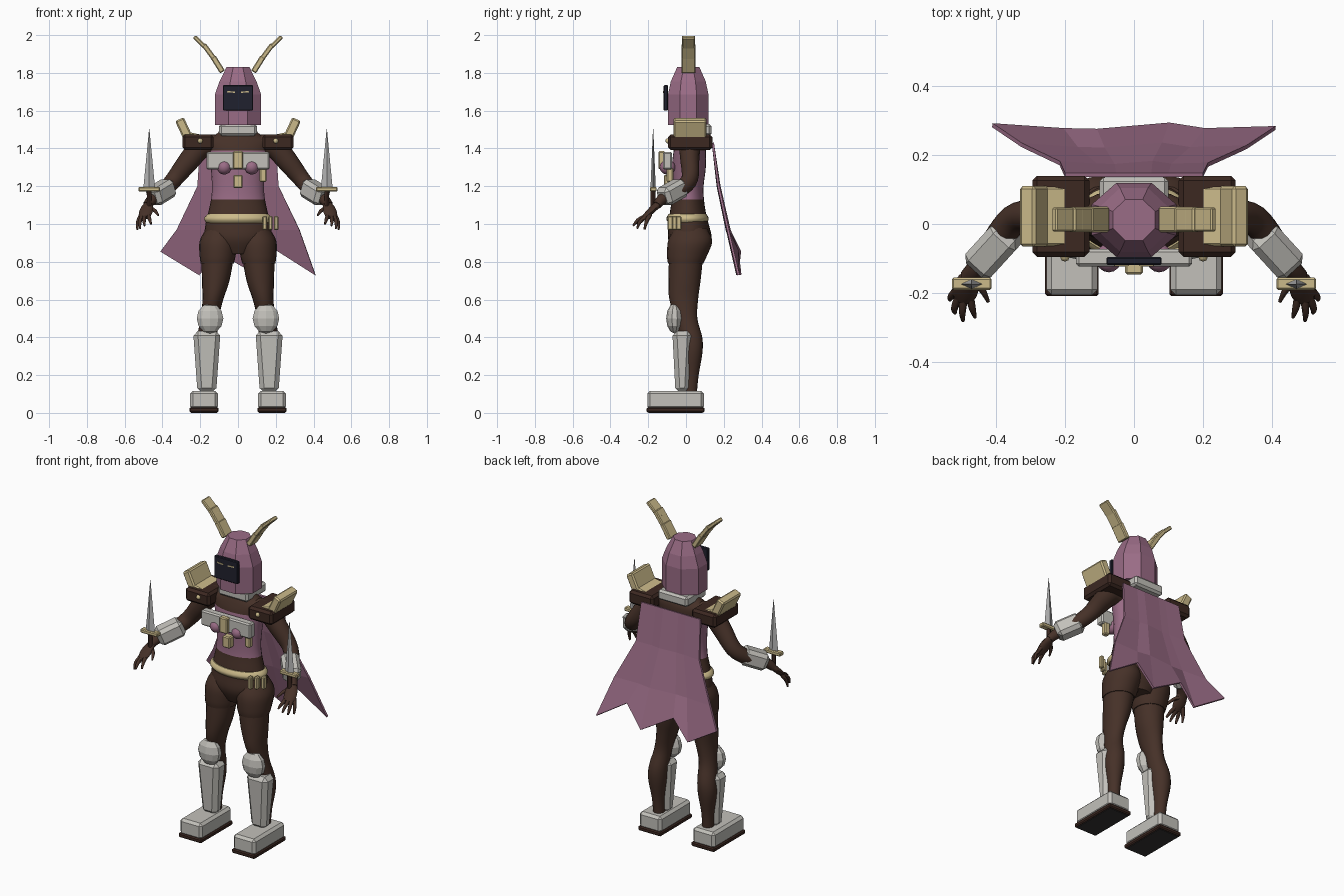
import bpy, bmesh, math
from mathutils import Vector, Matrix

cube = bpy.data.objects.get("Cube")
if cube:
    bpy.data.objects.remove(cube)


def material(name, r, g, b):
    lin = [(c / 255 / 12.92 if c < 11 else ((c / 255 + 0.055) / 1.055) ** 2.4) for c in (r, g, b)]
    m = bpy.data.materials.new(name)
    m.use_nodes = True
    m.diffuse_color = (*lin, 1)
    m.node_tree.nodes["Principled BSDF"].inputs["Base Color"].default_value = (*lin, 1)
    return m


PINK = material("dusty pink cloth", 154, 108, 134)
GOLD = material("pale gold", 203, 186, 138)
GREY = material("light grey armour", 194, 192, 186)
STEEL = material("blade steel", 178, 178, 178)
BROWN = material("dark brown suit", 70, 49, 40)
LEATHER = material("deep brown leather", 60, 40, 33)
NAVY = material("dark navy visor", 32, 33, 46)
CHARCOAL = material("charcoal tread", 52, 50, 50)


def finish(name, bm, mat, mirror=False, smooth=False):
    """Turn a bmesh into an object, optionally mirrored across x."""
    bmesh.ops.recalc_face_normals(bm, faces=bm.faces)
    me = bpy.data.meshes.new(name)
    bm.to_mesh(me)
    bm.free()
    me.materials.append(mat)
    ob = bpy.data.objects.new(name, me)
    bpy.context.collection.objects.link(ob)
    if smooth:
        bpy.ops.object.select_all(action='DESELECT')
        ob.select_set(True)
        bpy.context.view_layer.objects.active = ob
        bpy.ops.object.shade_smooth_by_angle(angle=math.radians(45))
    if mirror:
        ob.modifiers.new("Mirror", 'MIRROR').use_axis = (True, False, False)
    return ob


def box(name, center, size, mat, bevel=0.01, rot=None, taper=1, mirror=False):
    """Bevelled box; taper scales the lower end."""
    bm = bmesh.new()
    bmesh.ops.create_cube(bm, size=1)
    for v in bm.verts:
        k = taper if v.co.z < 0 else 1
        v.co = Vector((v.co.x * size[0] * k, v.co.y * size[1] * k, v.co.z * size[2]))
    if bevel:
        bmesh.ops.bevel(bm, geom=bm.edges[:], offset=bevel, segments=1, affect='EDGES')
    bm.transform(Matrix.Translation(center) @ (rot or Matrix()))
    return finish(name, bm, mat, mirror)


def ball(name, center, radii, mat, u=16, v=10, mirror=False, smooth=True):
    bm = bmesh.new()
    bmesh.ops.create_uvsphere(bm, u_segments=u, v_segments=v, radius=1)
    bm.transform(Matrix.Translation(center) @ Matrix.Diagonal((*radii, 1)))
    return finish(name, bm, mat, mirror, smooth)


def loft(name, secs, mat, upright=False, sides=20, steps=4, mirror=False, smooth=True, turn=0):
    """Skin rings (x, y, z, rx, ry) along a smoothed path."""
    s = [secs[0]] + list(secs) + [secs[-1]]
    path = []
    for i in range(1, len(s) - 2):
        for j in range(steps):
            t = j / steps
            path.append([0.5 * (2 * b + (c - a) * t + (2 * a - 5 * b + 4 * c - d) * t * t
                                + (3 * b - a - 3 * c + d) * t ** 3)
                         for a, b, c, d in zip(s[i - 1], s[i], s[i + 1], s[i + 2])])
    path.append(secs[-1])
    bm = bmesh.new()
    rings = []
    for i, p in enumerate(path):
        ax, ay = Vector((1, 0, 0)), Vector((0, 1, 0))
        if not upright:
            tan = Vector(path[min(i + 1, len(path) - 1)][:3]) - Vector(path[max(i - 1, 0)][:3])
            ax = tan.cross(Vector((0, 0, 1))).normalized()
            ay = ax.cross(tan).normalized()
        ring = []
        for k in range(sides):
            a = math.tau * k / sides + turn
            ring.append(bm.verts.new(Vector(p[:3]) + ax * math.cos(a) * p[3] + ay * math.sin(a) * p[4]))
        rings.append(ring)
    for r0, r1 in zip(rings, rings[1:]):
        for k in range(sides):
            n = (k + 1) % sides
            bm.faces.new((r0[k], r0[n], r1[n], r1[k]))
    bm.faces.new(rings[0])
    bm.faces.new(rings[-1])
    return finish(name, bm, mat, mirror, smooth)


# Torso with a cloth tunic between waist and chest
torso = loft("torso", [(0, .02, .84, .08, .08), (0, .02, .92, .17, .115), (0, .015, 1.0, .172, .105),
                       (0, .01, 1.05, .16, .097), (0, .01, 1.13, .143, .085), (0, .01, 1.2, .138, .083),
                       (0, .015, 1.3, .145, .09), (0, .02, 1.39, .165, .085), (0, .025, 1.44, .17, .075),
                       (0, .025, 1.48, .11, .06), (0, .025, 1.54, .06, .055)], BROWN, True, 28)
torso.data.materials.append(PINK)
for f in torso.data.polygons:
    f.material_index = int(1.13 < f.center.z < 1.39)
ball("bust", (.073, -.098, 1.3), (.038, .042, .038), PINK, mirror=True)

# Legs and shorts
loft("shorts", [(.095, .025, .98, .07, .085), (.103, .022, .91, .1, .117), (.108, .005, .83, .095, .105),
                (.11, -.002, .79, .087, .093)], BROWN, True, mirror=True)
loft("legs", [(.108, .0, .82, .085, .09), (.118, -.008, .7, .073, .085), (.133, -.012, .6, .055, .076),
              (.15, .002, .5, .048, .058), (.163, .026, .4, .054, .06), (.168, .032, .32, .053, .055),
              (.167, .025, .2, .036, .042), (.165, .02, .09, .032, .036)], BROWN, True, mirror=True)
ball("knee_pads", (.148, -.06, .5), (.074, .045, .08), GREY, 10, 6, True, False)
box("greaves", (.165, -.02, .27), (.145, .105, .325), GREY, .024, taper=.68, mirror=True)
box("boots", (.18, -.055, .068), (.148, .3, .098), GREY, .015, mirror=True)
box("boot_soles", (.18, -.055, .016), (.155, .307, .026), LEATHER, .006, mirror=True)
box("boot_treads", (.18, -.055, .003), (.135, .285, .006), CHARCOAL, 0, mirror=True)

# Arms, hands and bracers
loft("arms", [(.1, .025, 1.42, .05, .05), (.19, .02, 1.41, .056, .06), (.26, .02, 1.335, .05, .056),
              (.335, .02, 1.24, .044, .046), (.385, -.03, 1.185, .042, .042), (.45, -.12, 1.135, .03, .03),
              (.48, -.155, 1.1, .026, .023)], BROWN, mirror=True, sides=16)
fore = Vector((.105, -.115, -.065))
box("bracers", (.408, -.073, 1.168), (.1, .1, .155), GREY, .02,
    fore.to_track_quat('Z', 'X').to_matrix().to_4x4(), mirror=True)
loft("palms", [(.47, -.145, 1.11, .022, .02), (.482, -.17, 1.085, .034, .018), (.49, -.2, 1.055, .036, .016),
               (.495, -.222, 1.035, .026, .012)], BROWN, sides=12, mirror=True)
for label, base, mid, tip in [
        ("little", (.512, -.19, 1.05), (.53, -.21, 1.01), (.533, -.22, .97)),
        ("ring", (.508, -.21, 1.04), (.52, -.245, 1.01), (.518, -.258, .975)),
        ("middle", (.493, -.215, 1.04), (.497, -.255, 1.02), (.495, -.28, .99)),
        ("index", (.475, -.21, 1.045), (.468, -.245, 1.025), (.46, -.27, 1.0)),
        ("thumb", (.468, -.165, 1.085), (.44, -.19, 1.07), (.422, -.225, 1.045))]:
    loft(label + "_fingers", [(*base, .012, .012), (*mid, .01, .01), (*tip, .005, .005)], BROWN,
         sides=8, steps=3, mirror=True)

# Daggers
loft("dagger_grips", [(.47, -.174, 1.09, .013, .013), (.47, -.174, 1.18, .013, .013)], LEATHER, True,
     8, 1, True)
box("dagger_guards", (.47, -.173, 1.184), (.115, .036, .024), GOLD, .005, mirror=True)
loft("dagger_blades", [(.47, -.174, 1.19, .031, .014), (.47, -.174, 1.502, .001, .001)], STEEL, True,
     4, 1, True, False)

# Chest rig, belt and pouches
box("chest_plate", (0, -.098, 1.335), (.335, .05, .092), GREY, .008)
box("chest_clasp", (0, -.128, 1.338), (.052, .036, .095), GOLD, .006)
box("lower_clasp", (0, -.095, 1.225), (.05, .045, .07), GOLD, .006)
box("chest_pouch", (.133, -.085, 1.26), (.036, .035, .075), GOLD, .006)
loft("belt", [(0, .01, 1.005, .166, .1), (0, .008, 1.02, .178, .111), (0, .008, 1.035, .178, .111),
              (0, .008, 1.052, .162, .1)], GOLD, True, 28, 2)
for i in range(3):
    box("belt_pouch_%d" % (i + 1), (.142 + .03 * i, -.083 + .022 * i, 1.005), (.023, .028, .075), GOLD, .005)

# Shoulder armour
box("shoulder_pads", (.212, .022, 1.433), (.165, .235, .082), LEATHER, .014, mirror=True)
tilt = Matrix.Rotation(math.radians(-28), 4, 'Y')
box("shoulder_trim", (.245, .022, 1.468), (.105, .17, .03), GOLD, .006,
    Matrix.Rotation(math.radians(-12), 4, 'Y'), mirror=True)
box("shoulder_fins", (.287, .022, 1.505), (.05, .175, .11), GOLD, .008,
    Matrix.Rotation(math.radians(25), 4, 'Y'), mirror=True)
ball("shoulder_rivets", (.2, -.095, 1.44), (.014, .014, .014), GOLD, 8, 6, True)
box("collar", (0, .04, 1.498), (.2, .19, .062), GREY, .012)

# Hood and visor
loft("hood", [(0, .012, 1.525, .133, .116), (0, .012, 1.685, .133, .116), (0, .012, 1.755, .106, .1),
              (0, .012, 1.83, .066, .064)], PINK, True, 8, 1, smooth=False, turn=math.pi / 8)
box("visor", (0, -.107, 1.668), (.16, .022, .135), NAVY, .004)
box("eye_slits", (.036, -.119, 1.699), (.042, .004, .007), GOLD, 0,
    Matrix.Rotation(math.radians(-4), 4, 'Y'), mirror=True)

# Antlers made of stepped blocks
for i, (a, b, w) in enumerate([((.082, 1.805), (.132, 1.885), .03), ((.108, 1.85), (.182, 1.95), .026),
                               ((.152, 1.915), (.232, 1.992), .022)]):
    d = Vector((b[0] - a[0], 0, b[1] - a[1]))
    r = Matrix.Rotation(math.atan2(d.x, d.z), 4, 'Y')
    box("antler_block_%d" % (i + 1), ((a[0] + b[0]) / 2, .013, (a[1] + b[1]) / 2),
        (w, .074 - .002 * i, d.length), GOLD, .005, r, mirror=True)

# Cape with pleats and a ragged hem
columns = [-1, -.5, -.26, .25, .5, 1]
hem = [.855, .73, .85, .73, .86, .73]
pleat = [.008, -.006, -.008, .01, -.006, 0]
bm = bmesh.new()
rows = []
for half, y, z, amount in [(.2, .142, 1.43, 0), (.215, .172, 1.2, .5), (.325, .222, .97, .8), (.41, .278, None, 1)]:
    rows.append([bm.verts.new((c * half, y + p * amount, z or h)) for c, p, h in zip(columns, pleat, hem)])
for r0, r1 in zip(rows, rows[1:]):
    for k in range(len(columns) - 1):
        bm.faces.new((r0[k], r0[k + 1], r1[k + 1], r1[k]))
cape = finish("cape", bm, PINK)
thick = cape.modifiers.new("Thickness", 'SOLIDIFY')
thick.thickness = .012
thick.offset = 0
